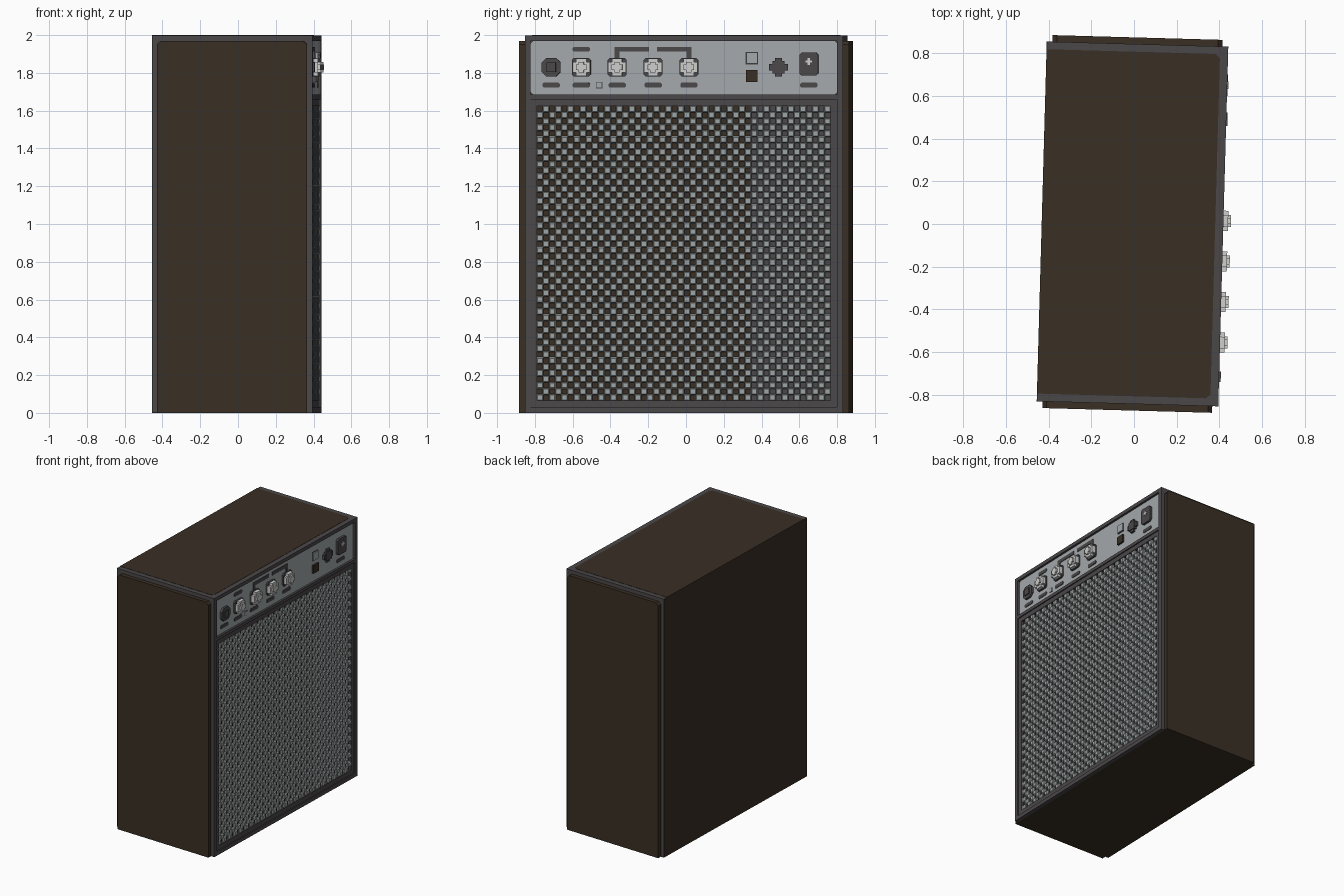
import bpy, bmesh, math
from mathutils import Matrix, Vector

if "Cube" in bpy.data.objects:
    bpy.data.objects.remove(bpy.data.objects["Cube"])

TURN = Matrix.Rotation(math.radians(-1.6), 4, 'Z')   # cabinet stands slightly turned


def mat(name, r, g, b):
    m = bpy.data.materials.new(name)
    m.diffuse_color = (r, g, b, 1)
    m.use_nodes = True
    m.node_tree.nodes["Principled BSDF"].inputs["Base Color"].default_value = m.diffuse_color
    return m


BROWN = mat("dark brown covering", 0.041, 0.028, 0.018)
GREY = mat("charcoal trim", 0.070, 0.064, 0.067)
PANEL = mat("silver panel", 0.37, 0.40, 0.415)
MESH = mat("grille grey", 0.34, 0.37, 0.37)
LIGHT = mat("pale knob", 0.62, 0.62, 0.61)


def finish(name, bm, material):
    bmesh.ops.recalc_face_normals(bm, faces=bm.faces)
    bm.transform(TURN)
    me = bpy.data.meshes.new(name)
    bm.to_mesh(me)
    bm.free()
    me.materials.append(material)
    ob = bpy.data.objects.new(name, me)
    bpy.context.collection.objects.link(ob)
    return ob


def add_box(bm, x0, x1, y0, y1, z0, z1):
    m = Matrix.Translation(((x0 + x1) / 2, (y0 + y1) / 2, (z0 + z1) / 2))
    m = m @ Matrix.Diagonal((x1 - x0, y1 - y0, z1 - z0, 1))
    bmesh.ops.create_cube(bm, size=1, matrix=m)


def boxes(name, material, *dims):
    bm = bmesh.new()
    for d in dims:
        add_box(bm, *d)
    return finish(name, bm, material)


def prism(name, material, pts, axis, a, b):
    """Extrude a 2D outline along an axis from a to b."""
    def place(u, v, w):
        return {'x': (w, u, v), 'y': (u, w, v), 'z': (u, v, w)}[axis]
    bm = bmesh.new()
    lo = [bm.verts.new(place(u, v, a)) for u, v in pts]
    hi = [bm.verts.new(place(u, v, b)) for u, v in pts]
    bm.faces.new(lo)
    bm.faces.new(hi)
    n = len(pts)
    for i in range(n):
        j = (i + 1) % n
        bm.faces.new((lo[i], lo[j], hi[j], hi[i]))
    return finish(name, bm, material)


def cut_rect(u0, u1, v0, v1, c):
    return [(u0 + c, v0), (u1 - c, v0), (u1, v0 + c), (u1, v1 - c),
            (u1 - c, v1), (u0 + c, v1), (u0, v1 - c), (u0, v0 + c)]


BACK, FRONT, BASE, HALF = -0.432, 0.418, 0.388, 0.842

# cabinet core, with brown back and bottom
boxes("cabinet_core", GREY, (BACK + 0.004, BASE, -HALF, HALF, 0.004, 1.998))
boxes("back_panel", BROWN, (BACK, BACK + 0.004, -HALF, HALF, 0, 1.997))
boxes("bottom_panel", BROWN, (BACK, BASE, -HALF, HALF, 0, 0.004))

# brown top plate, with cut front corners
prism("top_panel", BROWN,
      [(BACK, -0.806), (0.36, -0.806), (0.38, -0.786), (0.38, 0.786), (0.36, 0.806), (BACK, 0.806)],
      'z', 1.997, 2.0)

# raised side panels, with cut top corners
for side, s in (("near", -1), ("far", 1)):
    prism(side + "_side_panel", BROWN,
          [(-0.405, 0), (0.39, 0), (0.39, 1.95), (0.37, 1.97), (-0.385, 1.97), (-0.405, 1.95)],
          'y', s * HALF, s * 0.873)

# front frame bars
boxes("front_frame", GREY,
      (BASE, FRONT, -HALF, -0.812, 0, 1.998), (BASE, FRONT, 0.812, HALF, 0, 1.998),
      (BASE, FRONT, -0.812, 0.812, 1.97, 1.998), (BASE, FRONT, -0.812, 0.812, 1.66, 1.685),
      (BASE, FRONT, -0.812, 0.812, 0, 0.03))

# slightly recessed border round the grille
GX = 0.410
boxes("grille_border", GREY,
      (BASE, GX, -0.812, -0.778, 0.03, 1.66), (BASE, GX, 0.778, 0.812, 0.03, 1.66),
      (BASE, GX, -0.778, 0.778, 1.625, 1.66), (BASE, GX, -0.778, 0.778, 0.03, 0.065))

# grille backing: brown on the wide part, charcoal core shows on the rest
boxes("grille_backing", BROWN, (BASE, 0.391, -0.778, 0.35, 0.065, 1.625))

# grille: chequer of tapered studs joined at their corners
bm = bmesh.new()
N = 48
cy, cz = 1.556 / N, 1.56 / N
for i in range(N):
    for j in range(N):
        if (i + j) % 2:
            continue
        y, z = -0.778 + (i + 0.5) * cy, 0.065 + (j + 0.5) * cz
        rings = []
        for x, h in ((0.390, 0.0185), (0.402, 0.0185), (0.409, 0.013)):
            rings.append([bm.verts.new((x, y + a * h, z + b * h))
                          for a, b in ((-1, -1), (1, -1), (1, 1), (-1, 1))])
        for lo, hi in zip(rings, rings[1:]):
            for k in range(4):
                m = (k + 1) % 4
                bm.faces.new((lo[k], lo[m], hi[m], hi[k]))
        bm.faces.new(rings[-1])
        bm.faces.new(rings[0][::-1])
finish("speaker_grille", bm, MESH)

# control panel
PX = 0.402
prism("control_panel", PANEL, cut_rect(-0.812, 0.812, 1.685, 1.97, 0.012), 'x', BASE, PX)

# control knobs: dark skirt with a stepped pale cap
ZC = 1.83
KNOBS = [-0.543, -0.353, -0.163, 0.027]
for n, y in enumerate(KNOBS, 1):
    prism(f"knob_skirt_{n}", GREY, cut_rect(y - 0.05, y + 0.05, ZC - 0.05, ZC + 0.05, 0.012), 'x', PX, 0.415)
    boxes(f"knob_cap_{n}", LIGHT,
          (0.41, 0.440, y - 0.047, y + 0.047, ZC - 0.027, ZC + 0.027),
          (0.41, 0.440, y - 0.027, y + 0.027, ZC - 0.047, ZC + 0.047),
          (0.44, 0.453, y - 0.028, y + 0.028, ZC - 0.014, ZC + 0.014),
          (0.44, 0.453, y - 0.014, y + 0.014, ZC - 0.028, ZC + 0.028))

# input socket on the left
y = -0.703
prism("input_socket", GREY, cut_rect(y - 0.05, y + 0.05, ZC - 0.05, ZC + 0.05, 0.025), 'x', PX, 0.418)
boxes("input_socket_centre", GREY, (0.418, 0.426, y - 0.025, y + 0.025, ZC - 0.025, ZC + 0.025))

# cross-shaped socket on the right
y = 0.502
boxes("cross_socket", GREY,
      (PX, 0.418, y - 0.05, y + 0.05, ZC - 0.018, ZC + 0.018),
      (PX, 0.418, y - 0.018, y + 0.018, ZC - 0.05, ZC + 0.05),
      (PX, 0.424, y - 0.032, y + 0.032, ZC - 0.032, ZC + 0.032))

# power switch with a pale cross
y = 0.662
prism("power_switch", GREY, cut_rect(y - 0.05, y + 0.05, 1.785, 1.908, 0.012), 'x', PX, 0.42)
boxes("power_switch_mark", LIGHT,
      (0.42, 0.424, y - 0.018, y + 0.018, 1.854, 1.866),
      (0.42, 0.424, y - 0.006, y + 0.006, 1.842, 1.878))

# square lamp, square button and small indicator
y = 0.36
boxes("lamp_rim", GREY, (PX, 0.405, y - 0.033, y + 0.033, 1.845, 1.911))
boxes("lamp", PANEL, (PX, 0.414, y - 0.029, y + 0.029, 1.849, 1.907))
boxes("square_button", BROWN, (PX, 0.416, y - 0.031, y + 0.031, 1.752, 1.814))
boxes("indicator_rim", GREY, (PX, 0.404, -0.466, -0.432, 1.718, 1.752))
boxes("indicator", PANEL, (PX, 0.406, -0.462, -0.436, 1.722, 1.748))

# blank label plates
for n, (y, z) in enumerate([(v, 1.735) for v in [-0.703, *KNOBS, 0.662]] + [(-0.543, 1.925)], 1):
    prism(f"label_plate_{n}", GREY, cut_rect(y - 0.046, y + 0.046, z - 0.013, z + 0.013, 0.007), 'x', PX, 0.407)

# bracket lines linking the three right-hand knobs
boxes("bracket_lines", GREY,
      (PX, 0.407, -0.366, -0.185, 1.912, 1.938), (PX, 0.407, -0.366, -0.34, 1.88, 1.912),
      (PX, 0.407, -0.141, 0.04, 1.912, 1.938), (PX, 0.407, 0.014, 0.04, 1.88, 1.912))
